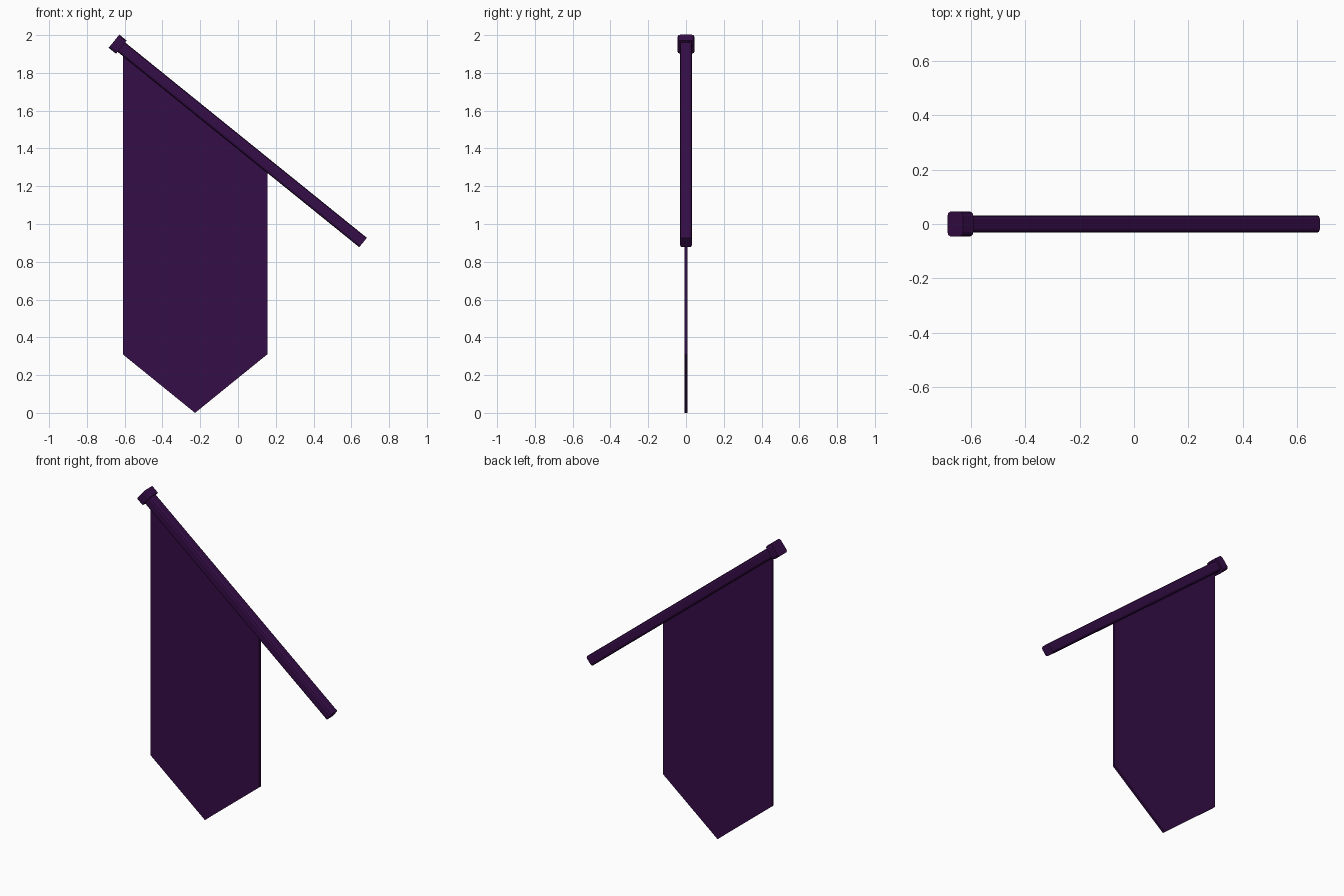
import bpy
import bmesh
from math import atan2
from mathutils import Vector, Matrix

cube = bpy.data.objects.get("Cube")
if cube:
    bpy.data.objects.remove(cube, do_unlink=True)

purple = bpy.data.materials.new("dark purple")
purple.use_nodes = True
colour = (0.036, 0.004, 0.063, 1)
purple.diffuse_color = colour
purple.node_tree.nodes["Principled BSDF"].inputs["Base Color"].default_value = colour

# Centre line of the slanted pole
TOP = Vector((-0.637, 0, 1.952))
END = Vector((0.662, 0, 0.902))
AXIS = (END - TOP).normalized()


def add_object(name, bm):
    bmesh.ops.recalc_face_normals(bm, faces=bm.faces)
    mesh = bpy.data.meshes.new(name)
    bm.to_mesh(mesh)
    bm.free()
    mesh.materials.append(purple)
    obj = bpy.data.objects.new(name, mesh)
    bpy.context.collection.objects.link(obj)
    return obj


def slanted_bar(name, start, end, width, bevel):
    """Square bar along the pole line, with its long edges rounded."""
    bm = bmesh.new()
    bmesh.ops.create_cube(bm, size=1)
    bmesh.ops.scale(bm, vec=((end - start).length, width, width), verts=bm.verts)
    long_edges = [e for e in bm.edges
                  if abs(e.verts[0].co.x - e.verts[1].co.x) > 1e-4]
    bmesh.ops.bevel(bm, geom=long_edges, offset=bevel, segments=2,
                    profile=0.5, affect='EDGES')
    turn = Matrix.Rotation(atan2(-AXIS.z, AXIS.x), 4, 'Y')
    bm.transform(Matrix.Translation((start + end) / 2) @ turn)
    return add_object(name, bm)


slanted_bar("pole", TOP, END, 0.064, 0.014)
slanted_bar("pole_cap", TOP - AXIS * 0.025, TOP + AXIS * 0.025, 0.09, 0.016)


# Pointed cloth hanging from the pole
def pole_height(x):
    return TOP.z + (x - TOP.x) * AXIS.z / AXIS.x


LEFT, RIGHT, THICK = -0.61, 0.155, 0.016
outline = [(LEFT, pole_height(LEFT)), (LEFT, 0.31), ((LEFT + RIGHT) / 2, 0),
           (RIGHT, 0.31), (RIGHT, pole_height(RIGHT))]
bm = bmesh.new()
face = bm.faces.new([bm.verts.new((x, -THICK / 2, z)) for x, z in outline])
side = bmesh.ops.extrude_face_region(bm, geom=[face])
bmesh.ops.translate(bm, vec=(0, THICK, 0),
                    verts=[v for v in side["geom"] if isinstance(v, bmesh.types.BMVert)])
add_object("banner_cloth", bm)
